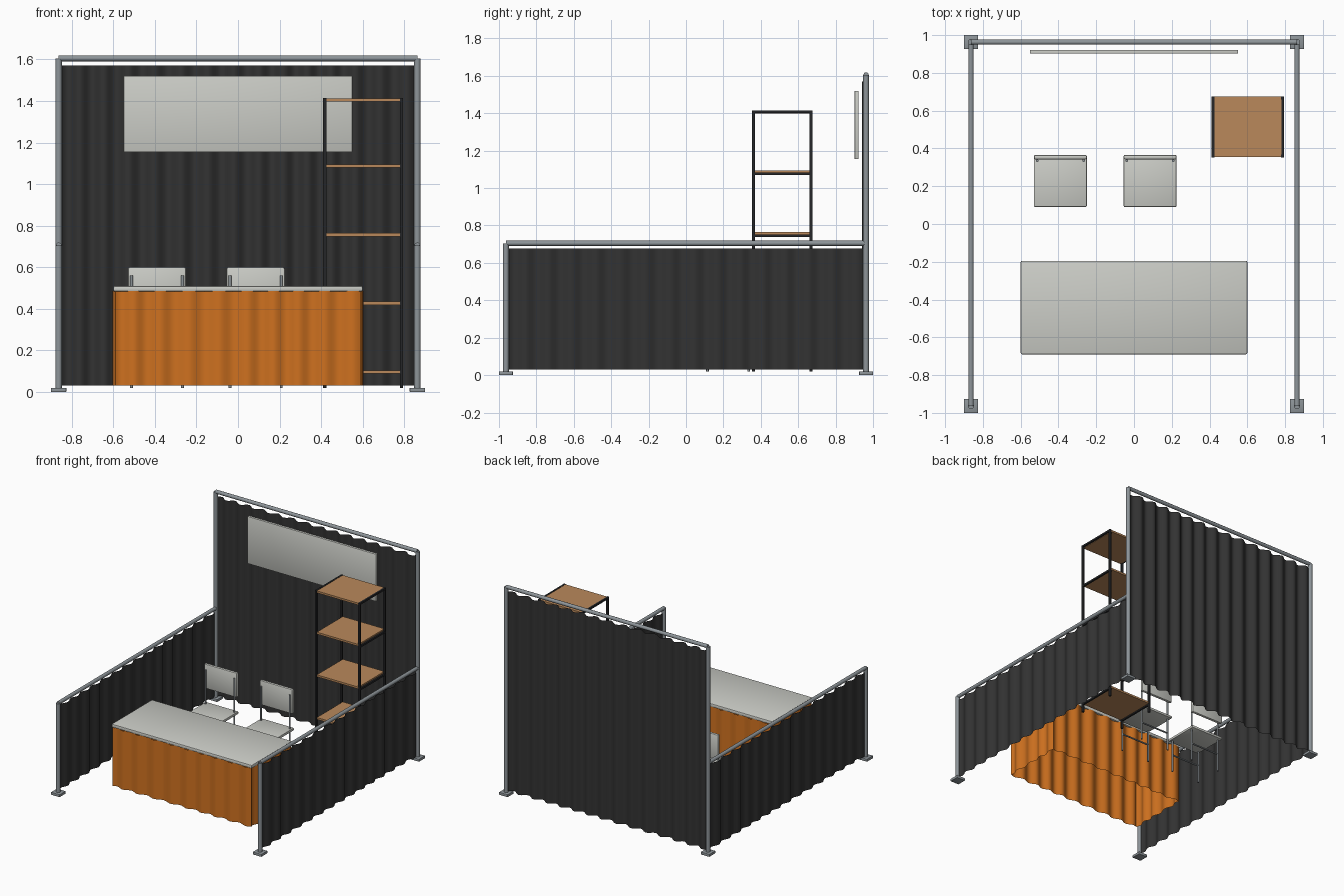
import bpy, bmesh, math
from mathutils import Vector

if "Cube" in bpy.data.objects:
    bpy.data.objects.remove(bpy.data.objects["Cube"])


def material(name, rgb):
    m = bpy.data.materials.new(name)
    m.diffuse_color = (*rgb, 1)
    m.use_nodes = True
    m.node_tree.nodes["Principled BSDF"].inputs["Base Color"].default_value = m.diffuse_color
    return m


CHARCOAL = material("charcoal fabric", (0.033, 0.033, 0.033))
ORANGE = material("orange fabric", (0.62, 0.165, 0.014))
STEEL = material("grey steel", (0.27, 0.30, 0.32))
PALE = material("pale grey", (0.60, 0.61, 0.57))
BLACK = material("black metal", (0.018, 0.019, 0.021))
WOOD = material("tan wood", (0.49, 0.25, 0.105))


def finish(name, bm, mat, smooth=False):
    me = bpy.data.meshes.new(name)
    bm.to_mesh(me)
    bm.free()
    me.materials.append(mat)
    ob = bpy.data.objects.new(name, me)
    bpy.context.collection.objects.link(ob)
    if smooth:
        bpy.ops.object.select_all(action='DESELECT')
        ob.select_set(True)
        bpy.context.view_layer.objects.active = ob
        bpy.ops.object.shade_smooth_by_angle(angle=math.radians(40))
    return ob


def box(name, lo, hi, mat, bevel=0.0):
    """Box between two corners, with optional rounded edges."""
    lo, hi = Vector(lo), Vector(hi)
    bm = bmesh.new()
    bmesh.ops.create_cube(bm, size=1)
    for v in bm.verts:
        v.co = Vector(c * s for c, s in zip(v.co, hi - lo)) + (lo + hi) / 2
    if bevel:
        bmesh.ops.bevel(bm, geom=bm.edges[:], offset=bevel, segments=2,
                        profile=0.5, affect='EDGES')
    return finish(name, bm, mat, bevel > 0)


def tube(name, a, b, r, mat, sides=12):
    """Capped round bar from point a to point b."""
    a, b = Vector(a), Vector(b)
    d = b - a
    bm = bmesh.new()
    bmesh.ops.create_cone(bm, cap_ends=True, segments=sides, radius1=r,
                          radius2=r, depth=d.length)
    rot = d.to_track_quat('Z', 'Y')
    for v in bm.verts:
        v.co = rot @ v.co + (a + b) / 2
    return finish(name, bm, mat, True)


def curtain(name, a, b, z0, z1, waves, amp, mat):
    """Pleated sheet hanging along the line a-b."""
    a, b = Vector((*a, 0)), Vector((*b, 0))
    d = b - a
    n = Vector((-d.y, d.x, 0)).normalized()
    bm = bmesh.new()
    last = None
    steps = waves * 10
    for i in range(steps + 1):
        t = i / steps
        # slightly uneven pleats
        phase = 2 * math.pi * waves * t + 0.6 * math.sin(9 * t)
        p = a + d * t + n * amp * math.sin(phase)
        pair = [bm.verts.new((p.x, p.y, z)) for z in (z0, z1)]
        if last:
            bm.faces.new((last[0], pair[0], pair[1], last[1]))
        last = pair
    return finish(name, bm, mat, True)


# Booth frame: feet, poles and rails
PX, PY, R = 0.863, 0.963, 0.016
LOW, HIGH = 0.705, 1.605
for sx, side in ((-1, "left"), (1, "right")):
    for sy, end, top in ((-1, "front", LOW), (1, "back", HIGH)):
        x, y = sx * PX, sy * PY
        box(f"{side}_{end}_foot", (x - .037, y - .037, 0),
            (x + .037, y + .037, .02), STEEL, 0.002)
        tube(f"{side}_{end}_pole", (x, y, .015), (x, y, top), R, STEEL)
    tube(f"{side}_rail", (sx * PX, -PY, LOW), (sx * PX, PY, LOW), .014, STEEL)
    curtain(f"{side}_curtain", (sx * PX, -PY + .015), (sx * PX, PY - .015),
            .03, .678, 15, .011, CHARCOAL)
tube("back_rail", (-PX, PY, HIGH), (PX, PY, HIGH), .014, STEEL)
curtain("back_curtain", (-PX + .015, PY - .004), (PX - .015, PY - .004),
        .03, 1.57, 14, .017, CHARCOAL)

# Hanging board in front of the back curtain
box("display_board", (-.55, .902, 1.155), (.55, .922, 1.52), PALE, 0.002)

# Counter with pleated skirt on all sides
box("counter_top", (-.6, -.69, .483), (.6, -.195, .51), PALE, 0.007)
X, Y0, Y1 = .593, -.684, -.201
curtain("counter_skirt_front", (-X, Y0), (X, Y0), .03, .485, 9, .011, ORANGE)
curtain("counter_skirt_back", (X, Y1), (-X, Y1), .03, .485, 9, .011, ORANGE)
curtain("counter_skirt_left", (-X, Y1), (-X, Y0), .03, .485, 4, .010, ORANGE)
curtain("counter_skirt_right", (X, Y0), (X, Y1), .03, .485, 4, .010, ORANGE)

# Shelving unit: four posts, side bars and five boards
for x, side in ((.418, "left"), (.787, "right")):
    for y, end in ((.361, "front"), (.668, "back")):
        box(f"shelf_post_{side}_{end}", (x - .008, y - .008, .02),
            (x + .008, y + .008, 1.415), BLACK)
    for i in range(5):
        z = .086 + .33 * i if i < 4 else 1.408
        box(f"shelf_bar_{side}_{i}", (x - .007, .361, z - .007),
            (x + .007, .668, z + .007), BLACK)
for i in range(5):
    z = .093 + .33 * i
    if i == 4:
        z = 1.402
    box(f"shelf_board_{i}", (.425, .356, z - .004), (.780, .674, z + .011), WOOD)

# Two chairs
for cx, tag in ((-.39, "left"), (.085, "right")):
    box(f"{tag}_chair_seat", (cx - .14, .09, .277), (cx + .14, .365, .298),
        PALE, 0.006)
    box(f"{tag}_chair_backrest", (cx - .14, .342, .41), (cx + .14, .366, .60),
        PALE, 0.008)
    for s in (-1, 1):
        x = cx + s * .123
        tube(f"{tag}_chair_front_leg_{s}", (x, .115, .02), (x, .115, .28),
             .007, STEEL, 10)
        tube(f"{tag}_chair_back_leg_{s}", (x, .335, .02), (x, .335, .56),
             .007, STEEL, 10)
    for y, end in ((.115, "front"), (.335, "back")):
        tube(f"{tag}_chair_{end}_rung", (cx - .123, y, .16),
             (cx + .123, y, .16), .006, STEEL, 10)
